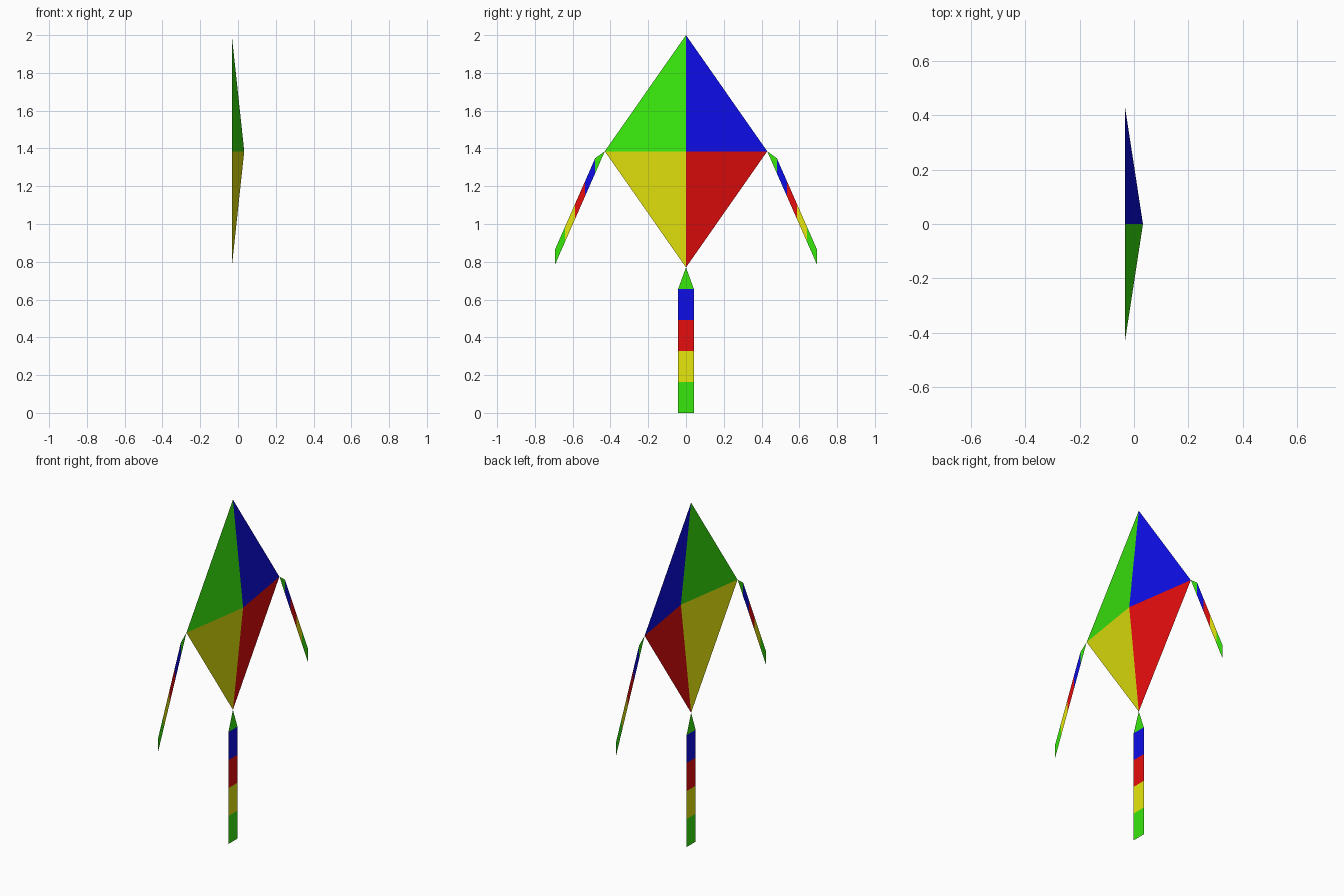
import bpy

if "Cube" in bpy.data.objects:
    bpy.data.objects.remove(bpy.data.objects["Cube"], do_unlink=True)

BACK, FRONT = -0.033, 0.033   # plane of the rim and tails, and the sail's raised centre


def make_material(name, rgb):
    mat = bpy.data.materials.new(name)
    mat.use_nodes = True
    mat.diffuse_color = (*rgb, 1)
    mat.node_tree.nodes["Principled BSDF"].inputs["Base Color"].default_value = (*rgb, 1)
    return mat


GREEN, BLUE, RED, YELLOW = range(4)
materials = [
    make_material("green", (0.04, 0.8, 0.004)),
    make_material("blue", (0.004, 0.004, 0.8)),
    make_material("red", (0.8, 0.004, 0.004)),
    make_material("yellow", (0.8, 0.8, 0.004)),
]


def make_sheet(name, verts, faces, colours):
    """Thin cloth sheet with one colour per face."""
    mesh = bpy.data.meshes.new(name)
    mesh.from_pydata(verts, [], faces)
    for mat in materials:
        mesh.materials.append(mat)
    for face, colour in zip(mesh.polygons, colours):
        face.material_index = colour
    obj = bpy.data.objects.new(name, mesh)
    bpy.context.collection.objects.link(obj)


def make_tail(name, tip, start, end, half):
    """Ribbon with a pointed knot end, then four equal colour bands.
    Points are (y, z); half is the offset from the centre line to an edge."""
    verts = [(BACK, *tip)]
    for i in range(5):
        y, z = (a + (b - a) * i / 4 for a, b in zip(start, end))
        for s in (-1, 1):
            verts.append((BACK, y + s * half[0], z + s * half[1]))
    faces = [(0, 1, 2)]
    faces += [(i, i + 2, i + 3, i + 1) for i in range(1, 9, 2)]
    # Keep every ribbon facing the same way as the sail
    if (start[1] - end[1]) * half[0] + (end[0] - start[0]) * half[1] < 0:
        faces = [f[::-1] for f in faces]
    make_sheet(name, verts, faces, (GREEN, BLUE, RED, YELLOW, GREEN))


# Sail: four triangles meeting at the raised centre, open behind
rim = [(0, 2), (-0.43, 1.385), (0, 0.77), (0.43, 1.385)]
sail = [(FRONT, 0, 1.385)] + [(BACK, y, z) for y, z in rim]
make_sheet("sail", sail, [(0, i + 1, (i + 1) % 4 + 1) for i in range(4)],
           (GREEN, YELLOW, RED, BLUE))

# Long tail hanging from the bottom corner
make_tail("bottom_tail", (0, 0.77), (0, 0.655), (0, 0), (0.042, 0))

# Slanted streamers on both side corners
for side, name in ((-1, "front_streamer"), (1, "rear_streamer")):
    make_tail(name, (side * 0.43, 1.385), (side * 0.481, 1.308),
              (side * 0.693, 0.826), (0, side * 0.04))
